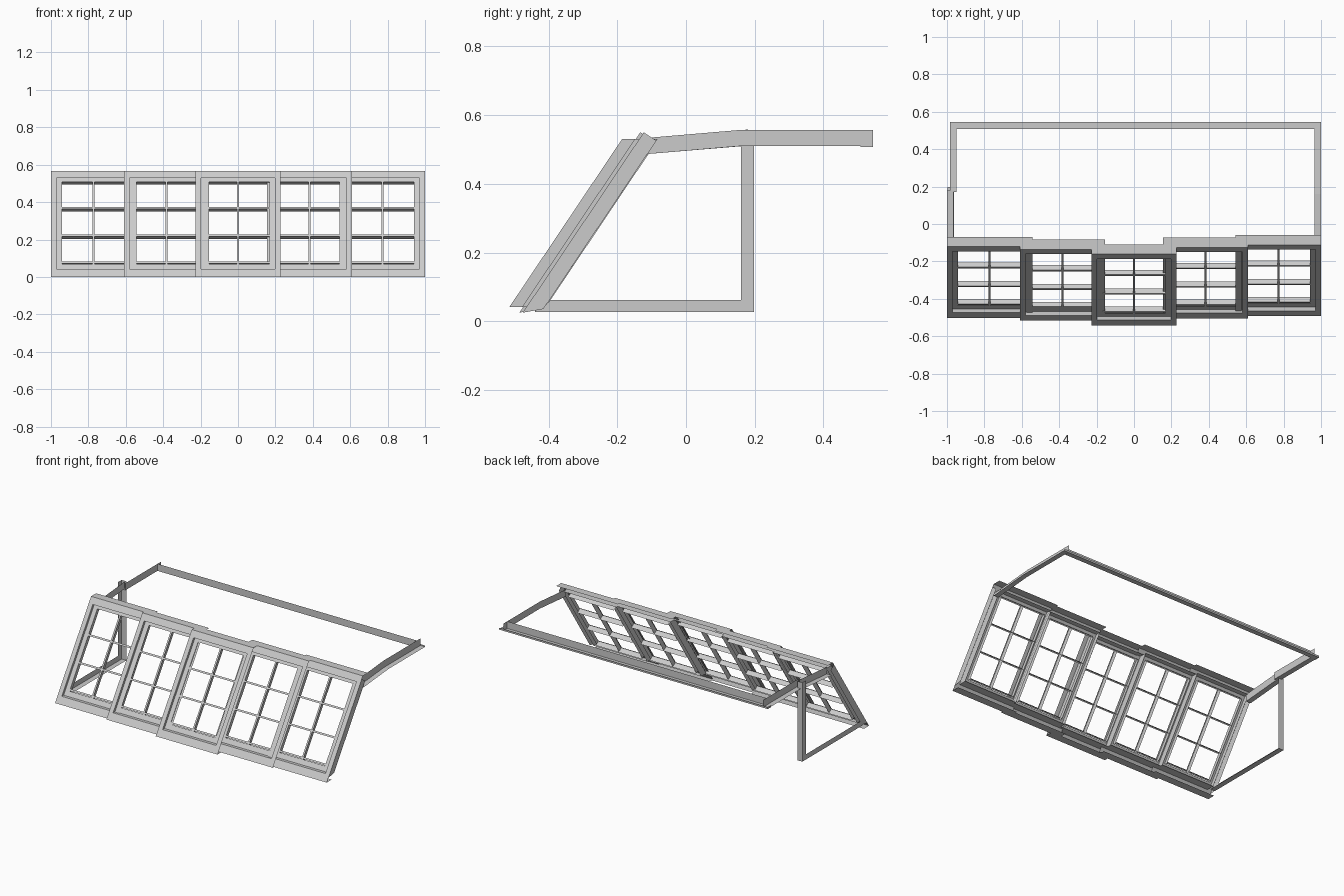
import bpy, bmesh
from mathutils import Vector as V

if "Cube" in bpy.data.objects:
    bpy.data.objects.remove(bpy.data.objects["Cube"])

SLOPE = 1.49          # rise over run of the leaning windows
TOP, BAND = 0.567, 0.037
HALF = 0.228

def make(name, quads):
    """Build a sheet-metal object from a list of four-corner faces."""
    bm = bmesh.new()
    for q in quads:
        bm.faces.new([bm.verts.new(p) for p in q])
    bmesh.ops.remove_doubles(bm, verts=bm.verts, dist=1e-5)
    me = bpy.data.meshes.new(name)
    bm.to_mesh(me)
    bm.free()
    ob = bpy.data.objects.new(name, me)
    bpy.context.collection.objects.link(ob)
    return ob

def sweep(a, b, w):
    a, b, w = V(a), V(b), V(w)
    return [a, b, b + w, a + w]

def angle_bar(name, a, b, w1, w2):
    """L-section bar from a to b with two flanges."""
    return make(name, [sweep(a, b, w1), sweep(a, b, w2)])

def window(name, cx, y0, end_side=0):
    def P(x, z, d=0.0, perp=0.0):
        return V((cx + x, y0 + z / SLOPE + d + perp * 0.83, z - perp * 0.557))

    def ring(o, i, d):
        (ox, oz0, oz1), (ix, iz0, iz1) = o, i
        a = [(-ox, oz0), (ox, oz0), (ox, oz1), (-ox, oz1)]
        b = [(-ix, iz0), (ix, iz0), (ix, iz1), (-ix, iz1)]
        return [[P(*a[k], d), P(*a[(k + 1) % 4], d), P(*b[(k + 1) % 4], d), P(*b[k], d)]
                for k in range(4)]

    def walls(o, d0, d1):
        x, z0, z1 = o
        a = [(-x, z0), (x, z0), (x, z1), (-x, z1)]
        return [[P(*a[k], d0), P(*a[(k + 1) % 4], d0), P(*a[(k + 1) % 4], d1), P(*a[k], d1)]
                for k in range(4)]

    outer = (HALF, 0.0, TOP)
    mid = (HALF - 0.03, 0.042, TOP - BAND)
    inner = (0.168, 0.07, 0.51)
    # outer frame: face band, inner return walls, head and sill strips
    q = ring(outer, mid, 0) + walls(mid, 0, 0.053)
    for z in (0.0, TOP):
        q.append([P(-HALF, z), P(HALF, z), P(HALF, z, 0.053), P(-HALF, z, 0.053)])
    if end_side:
        x = end_side * HALF
        q.append([P(x, 0.025), P(x, 0.55), P(x, 0.55, 0, 0.044), P(x, 0.06, 0, 0.044)])
    make(name + "_frame", q)
    # recessed sash
    s = ring(mid, inner, 0.02)
    for x in (-0.168, 0.168):
        s.append([P(x, 0.07, 0.02), P(x, 0.51, 0.02), P(x, 0.51, 0.02, 0.025), P(x, 0.07, 0.02, 0.025)])
    make(name + "_sash", s)
    # T-section glazing bars
    g = []
    for z in (0.078, 0.222, 0.37, 0.513):
        g.append([P(-0.168, z - 0.006, 0.02), P(0.168, z - 0.006, 0.02),
                  P(0.168, z + 0.004, 0.02), P(-0.168, z + 0.004, 0.02)])
        g.append([P(-0.168, z, 0.02), P(0.168, z, 0.02),
                  P(0.168, z, 0.02, 0.034), P(-0.168, z, 0.02, 0.034)])
    g.append([P(-0.006, 0.07, 0.02), P(0.006, 0.07, 0.02), P(0.006, 0.51, 0.02), P(-0.006, 0.51, 0.02)])
    g.append([P(0, 0.07, 0.02), P(0, 0.51, 0.02), P(0, 0.51, 0.02, 0.03), P(0, 0.07, 0.02, 0.03)])
    make(name + "_glazing_bars", g)

# five overlapping windows
for name, cx, dy, side in (("window_far_left", -0.772, 0.04, -1), ("window_left", -0.3825, 0.025, 0),
                           ("window_centre", 0, 0, 0), ("window_right", 0.3825, 0.037, 0),
                           ("window_far_right", 0.772, 0.05, 1)):
    window(name, cx, -0.542 + dy, side)

# roof rails: upright inner flange, flat outward flange
def rail(name, x, w, pts):
    for k, (a, b) in enumerate(zip(pts, pts[1:])):
        angle_bar(f"{name}_{k}", (x, *a), (x, *b), (0, 0, 0.047), (w, 0, 0))

rail("right_roof_rail", 0.965, 0.035, [(-0.11, 0.487), (0.16, 0.51), (0.545, 0.51)])
rail("left_roof_rail_front", -0.965, -0.035, [(-0.11, 0.487), (0.18, 0.511)])
rail("left_roof_rail_back", -0.95, -0.035, [(0.17, 0.51), (0.545, 0.51)])
angle_bar("back_roof_rail", (-0.95, 0.508, 0.51), (0.965, 0.508, 0.51), (0, 0, 0.047), (0, 0.037, 0))
make("back_rail_lip", [sweep((-0.985, 0.545, 0.507), (1.0, 0.545, 0.507), (0, 0, 0.012))])
for x, w in ((-0.985, 0.035), (0.965, 0.035)):
    make("rail_end_lip", [sweep((x, 0.508, 0.507), (x, 0.545, 0.507), (0, 0, 0.012))])

# left side wall: post and floor bar
angle_bar("left_post", (-0.998, 0.198, 0.027), (-0.998, 0.198, 0.555), (0, -0.038, 0), (0.037, 0, 0))
angle_bar("left_floor_bar", (-0.998, -0.44, 0.027), (-0.998, 0.198, 0.027), (0, 0, 0.035), (0.035, 0, 0))
